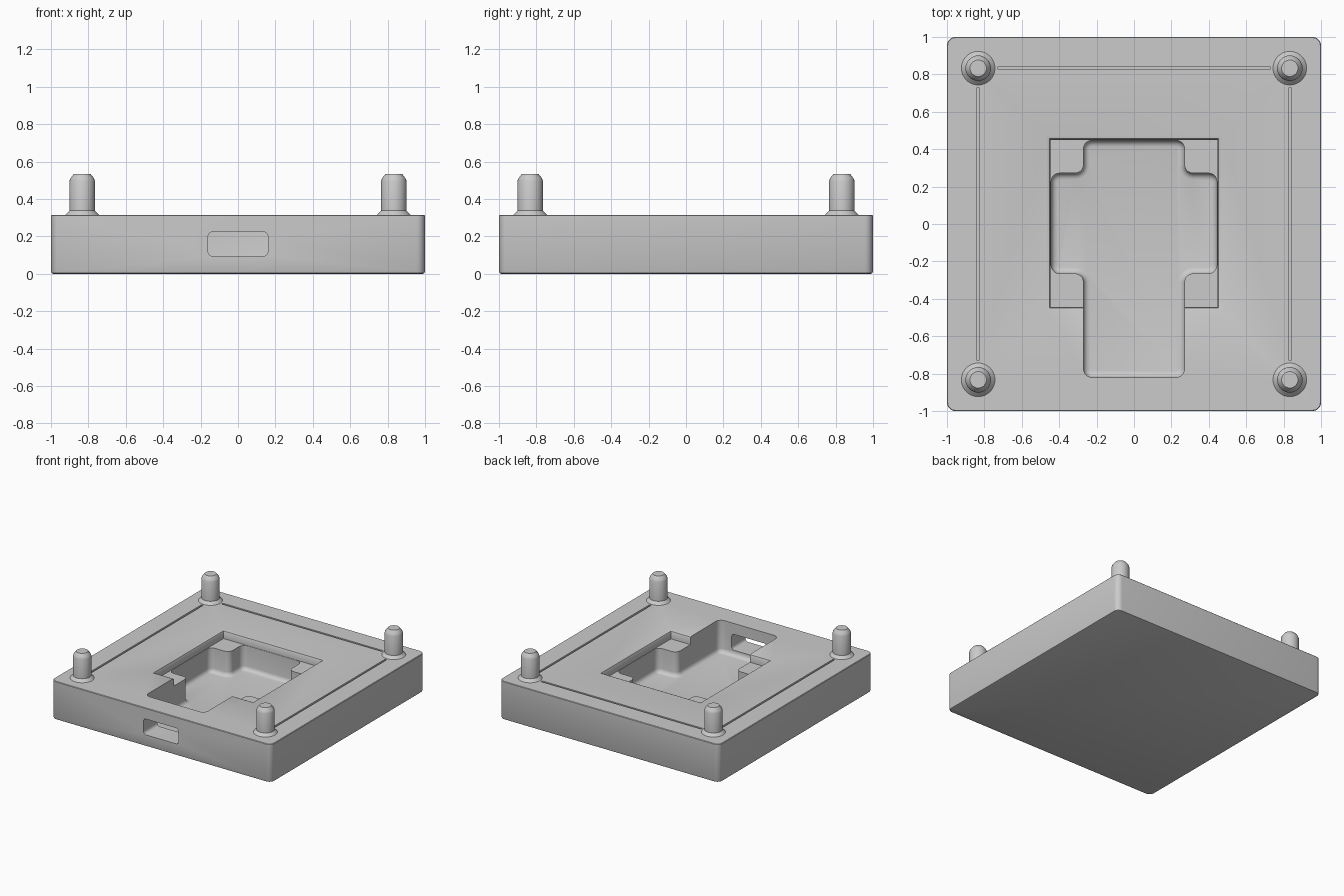
import bpy, bmesh, math
from mathutils import Matrix

if "Cube" in bpy.data.objects:
    bpy.data.objects.remove(bpy.data.objects["Cube"])

grey = bpy.data.materials.new("plain grey")
grey.diffuse_color = (0.6, 0.6, 0.6, 1)
grey.use_nodes = True
grey.node_tree.nodes["Principled BSDF"].inputs["Base Color"].default_value = grey.diffuse_color


def finish(bm, name):
    bmesh.ops.recalc_face_normals(bm, faces=bm.faces)
    mesh = bpy.data.meshes.new(name)
    bm.to_mesh(mesh)
    bm.free()
    mesh.materials.append(grey)
    obj = bpy.data.objects.new(name, mesh)
    bpy.context.collection.objects.link(obj)
    return obj


def smooth(obj):
    bpy.ops.object.select_all(action='DESELECT')
    obj.select_set(True)
    bpy.context.view_layer.objects.active = obj
    bpy.ops.object.shade_smooth_by_angle(angle=math.radians(35))


def prism(name, outline, z0, z1, radius=0, fillet=0, segs=4, flare=0, top=0, matrix=None):
    """Extruded outline with rounded corners, rounded bottom rim and optional flared top."""
    bm = bmesh.new()
    base = bm.faces.new([bm.verts.new((x, y, z0)) for x, y in outline])
    ext = bmesh.ops.extrude_face_region(bm, geom=[base])
    for v in [g for g in ext['geom'] if isinstance(g, bmesh.types.BMVert)]:
        v.co.z = z1
    if radius:
        upright = [e for e in bm.edges if abs(e.verts[0].co.z - e.verts[1].co.z) > 1e-5]
        bmesh.ops.bevel(bm, geom=upright, offset=radius, segments=5,
                        profile=0.5, affect='EDGES')
    bmesh.ops.recalc_face_normals(bm, faces=bm.faces)
    for amount, z, n in ((fillet, z0, segs), (top, z1, 1)):
        if amount:
            rim = [e for e in bm.edges if all(abs(v.co.z - z) < 1e-5 for v in e.verts)]
            bmesh.ops.bevel(bm, geom=rim, offset=amount, segments=n,
                            profile=0.5, affect='EDGES')
    if flare:
        cap = [f for f in bm.faces if all(abs(v.co.z - z1) < 1e-5 for v in f.verts)]
        for grow, rise in ((0.006, 0.014), (0.014, 0.006), (0, 0.05)):
            ext = bmesh.ops.extrude_face_region(bm, geom=cap)
            bmesh.ops.delete(bm, geom=cap, context='FACES')
            cap = [g for g in ext['geom'] if isinstance(g, bmesh.types.BMFace)]
            for v in cap[0].verts:
                v.co.x += math.copysign(grow, v.co.x)
                v.co.y += math.copysign(grow, v.co.y)
                v.co.z += rise
    if matrix:
        bm.transform(matrix)
    return finish(bm, name)


def rect(x0, x1, y0, y1):
    return [(x0, y0), (x1, y0), (x1, y1), (x0, y1)]


TOP = 0.315
base = prism("base_block", rect(-1, 1, -1, 1), 0, TOP, 0.045, 0.013, 2, top=0.004)

# Stepped pocket: square upper recess, then a deeper cross with a long front arm
cutters = [prism("recess_cutter", rect(-0.447, 0.447, -0.443, 0.45), 0.25, TOP - 0.02, flare=1)]
half = [(0.27, -0.82), (0.27, -0.265), (0.443, -0.265),
        (0.443, 0.272), (0.27, 0.272), (0.27, 0.447)]
cross = half + [(-x, y) for x, y in reversed(half)]
cutters.append(prism("cross_cutter", cross, 0.05, 0.45, 0.045, 0.034))

# Opening through the front wall
cutters.append(prism("port_cutter", rect(-0.16, 0.16, 0.095, 0.225), 0.74, 1.1, 0.025,
                     matrix=Matrix.Rotation(math.radians(90), 4, 'X')))

# Thin grooves between the pegs
for i in range(4):
    cutters.append(prism("groove_cutter", rect(-0.728, 0.728, 0.827, 0.843), TOP - 0.016, 0.4,
                         matrix=Matrix.Rotation(i * math.pi / 2, 4, 'Z')))

bpy.context.view_layer.objects.active = base
for c in cutters:
    c.hide_render = True
    mod = base.modifiers.new("cut", 'BOOLEAN')
    mod.operation, mod.solver, mod.object = 'DIFFERENCE', 'EXACT', c
    bpy.ops.object.modifier_apply(modifier=mod.name)
for c in cutters:
    bpy.data.objects.remove(c)
smooth(base)

# Corner pegs: flared foot, straight shaft, tapered tip
PROFILE = [(0.09, 0.305), (0.09, 0.315), (0.068, 0.338), (0.068, 0.497),
           (0.062, 0.512), (0.044, 0.535)]
for sx in (-1, 1):
    for sy in (-1, 1):
        bm = bmesh.new()
        n = 32
        rings = [[bm.verts.new((r * math.cos(2 * math.pi * k / n), r * math.sin(2 * math.pi * k / n), z))
                  for k in range(n)] for r, z in PROFILE]
        for a, b in zip(rings, rings[1:]):
            for k in range(n):
                bm.faces.new((a[k], a[(k + 1) % n], b[(k + 1) % n], b[k]))
        bm.faces.new(rings[0][::-1])
        bm.faces.new(rings[-1])
        bm.transform(Matrix.Translation((sx * 0.833, sy * 0.833, 0)))
        smooth(finish(bm, "corner_peg"))
